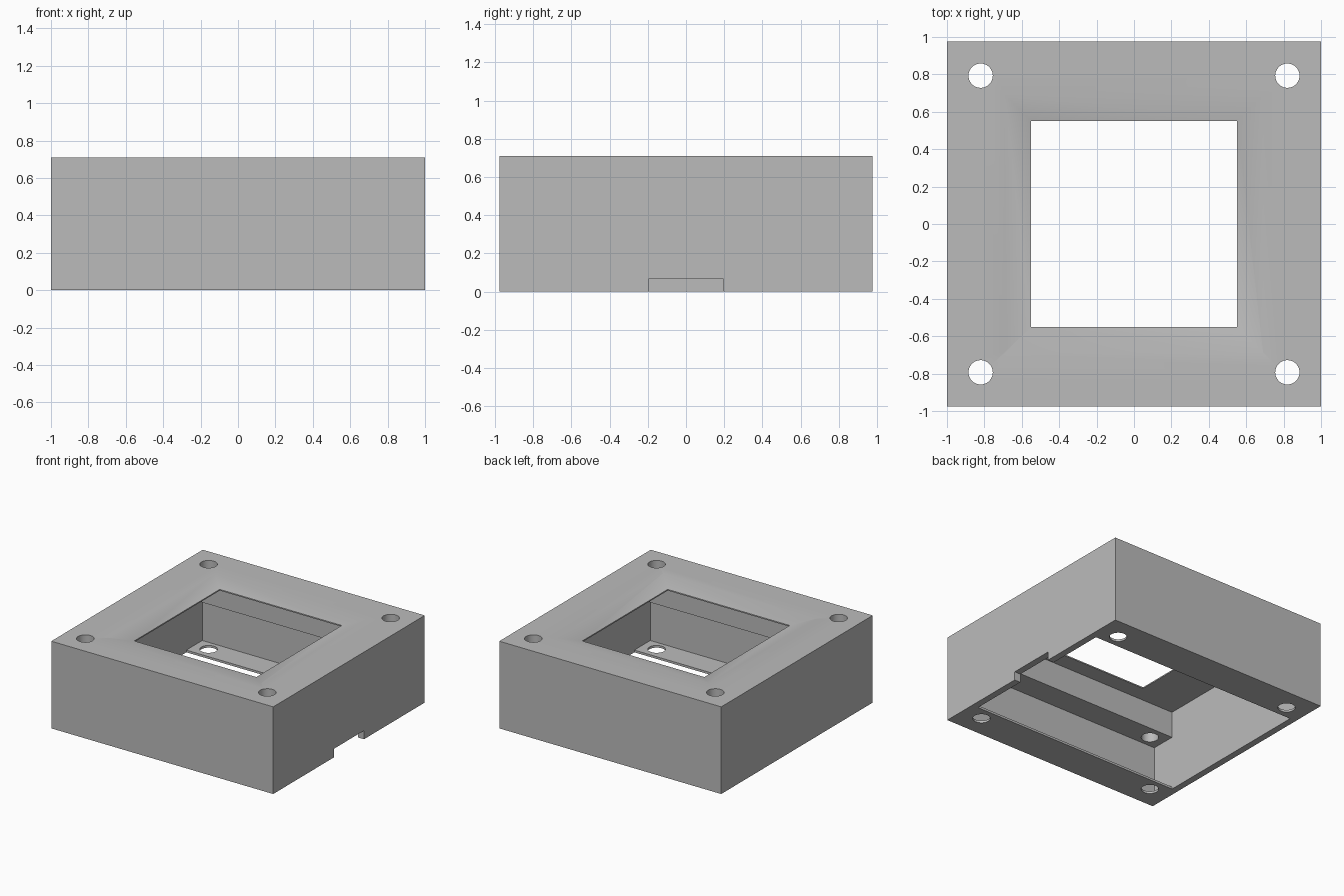
import bpy
import bmesh
from mathutils import Vector

cube = bpy.data.objects.get("Cube")
if cube:
    bpy.data.objects.remove(cube, do_unlink=True)

GREY = (0.5, 0.5, 0.5, 1)
mat = bpy.data.materials.new("plain grey")
mat.use_nodes = True
mat.diffuse_color = GREY
mat.node_tree.nodes["Principled BSDF"].inputs["Base Color"].default_value = GREY

HEIGHT = 0.71
LEDGE = 0.445      # underside of the side ledges
CEILING = 0.66     # underside of the lid
FLANGE = 0.018     # thickness of the bottom flanges
INNER_X = 0.945


def make_object(name, bm):
    mesh = bpy.data.meshes.new(name)
    bm.to_mesh(mesh)
    bm.free()
    mesh.materials.append(mat)
    obj = bpy.data.objects.new(name, mesh)
    bpy.context.collection.objects.link(obj)
    return obj


def block(name, x, y, z0, z1, grow=0, centre_x=0):
    """Box of half sizes x, y; its top is wider by grow on each side."""
    bm = bmesh.new()
    bmesh.ops.create_cube(bm, size=2)
    for v in bm.verts:
        top = v.co.z > 0
        extra = grow if top else 0
        v.co = Vector((centre_x + v.co.x * (x + extra),
                       v.co.y * (y + extra), z1 if top else z0))
    return make_object(name, bm)


def peg(name, x, y):
    bm = bmesh.new()
    bmesh.ops.create_cone(bm, cap_ends=True, segments=48, radius1=0.065,
                          radius2=0.065, depth=2)
    bmesh.ops.translate(bm, verts=bm.verts, vec=(x, y, 0.3))
    return make_object(name, bm)


housing = block("housing", 1, 0.975, 0, HEIGHT)

# Stepped cavity, bottom opening, window with sloping rim, cable notch
cutters = [
    block("wide_cavity", INNER_X, 0.89, FLANGE, LEDGE),
    block("narrow_cavity", INNER_X, 0.685, -0.1, CEILING),
    block("window", 0.55, 0.55, 0.5, 0.9),
    block("window_rim", 0.55, 0.55, 0.67, 0.75, grow=0.28),
    block("cable_notch", 0.1, 0.193, -0.1, 0.07, centre_x=1),
]

# Screw holes in the corners
for sx in (-1, 1):
    for sy in (-1, 1):
        cutters.append(peg("screw_hole", sx * 0.82, sy * 0.793))

bpy.context.view_layer.objects.active = housing
for cutter in cutters:
    cutter.hide_render = True
    cut = housing.modifiers.new(cutter.name, "BOOLEAN")
    cut.operation = "DIFFERENCE"
    cut.solver = "EXACT"
    cut.object = cutter
    bpy.ops.object.modifier_apply(modifier=cut.name)
    bpy.data.objects.remove(cutter, do_unlink=True)

# Round only the screw hole walls and the shallow rim
bpy.ops.object.select_all(action="DESELECT")
housing.select_set(True)
bpy.ops.object.shade_smooth_by_angle(angle=0.5)
